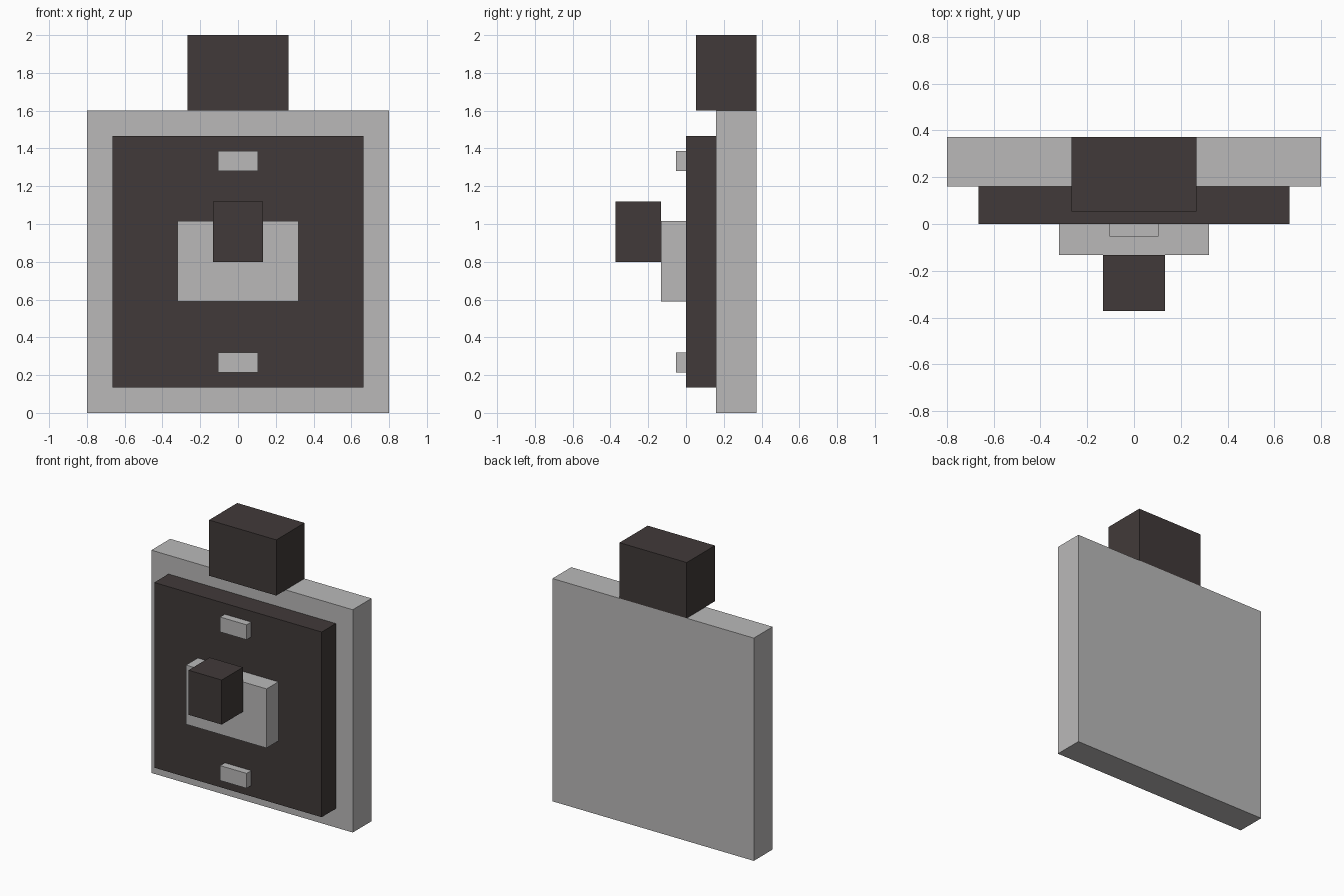
import bpy
import bmesh
from mathutils import Vector

default = bpy.data.objects.get("Cube")
if default:
    bpy.data.objects.remove(default, do_unlink=True)


def make_material(name, rgb):
    mat = bpy.data.materials.new(name)
    mat.use_nodes = True
    color = (*rgb, 1.0)
    mat.diffuse_color = color
    bsdf = next(n for n in mat.node_tree.nodes if n.type == "BSDF_PRINCIPLED")
    bsdf.inputs["Base Color"].default_value = color
    return mat


light_grey = make_material("light grey", (0.49, 0.485, 0.485))
dark_brown = make_material("dark brown grey", (0.053, 0.042, 0.041))


def box(name, half_width, y_range, z_range, mat):
    """Flat-shaded box centred on x = 0."""
    (y0, y1), (z0, z1) = y_range, z_range
    bm = bmesh.new()
    bmesh.ops.create_cube(bm, size=1)
    bmesh.ops.scale(bm, vec=Vector((2 * half_width, y1 - y0, z1 - z0)), verts=bm.verts)
    mesh = bpy.data.meshes.new(name)
    bm.to_mesh(mesh)
    bm.free()
    mesh.materials.append(mat)
    obj = bpy.data.objects.new(name, mesh)
    obj.location = (0, (y0 + y1) / 2, (z0 + z1) / 2)
    bpy.context.collection.objects.link(obj)
    return obj


# Stacked body: back slab, front panel and central plate
box("back_slab", 0.8, (0.16, 0.373), (0, 1.6), light_grey)
box("front_panel", 0.665, (0, 0.16), (0.135, 1.465), dark_brown)
box("center_plate", 0.32, (-0.133, 0), (0.59, 1.015), light_grey)

# Knob on the plate and block on top of the slab
box("front_knob", 0.132, (-0.373, -0.133), (0.8, 1.12), dark_brown)
box("top_block", 0.267, (0.053, 0.373), (1.6, 2.0), dark_brown)

# Small studs above and below the plate
for name, z in (("upper_stud", 1.28), ("lower_stud", 0.213)):
    box(name, 0.105, (-0.053, 0), (z, z + 0.107), light_grey)
